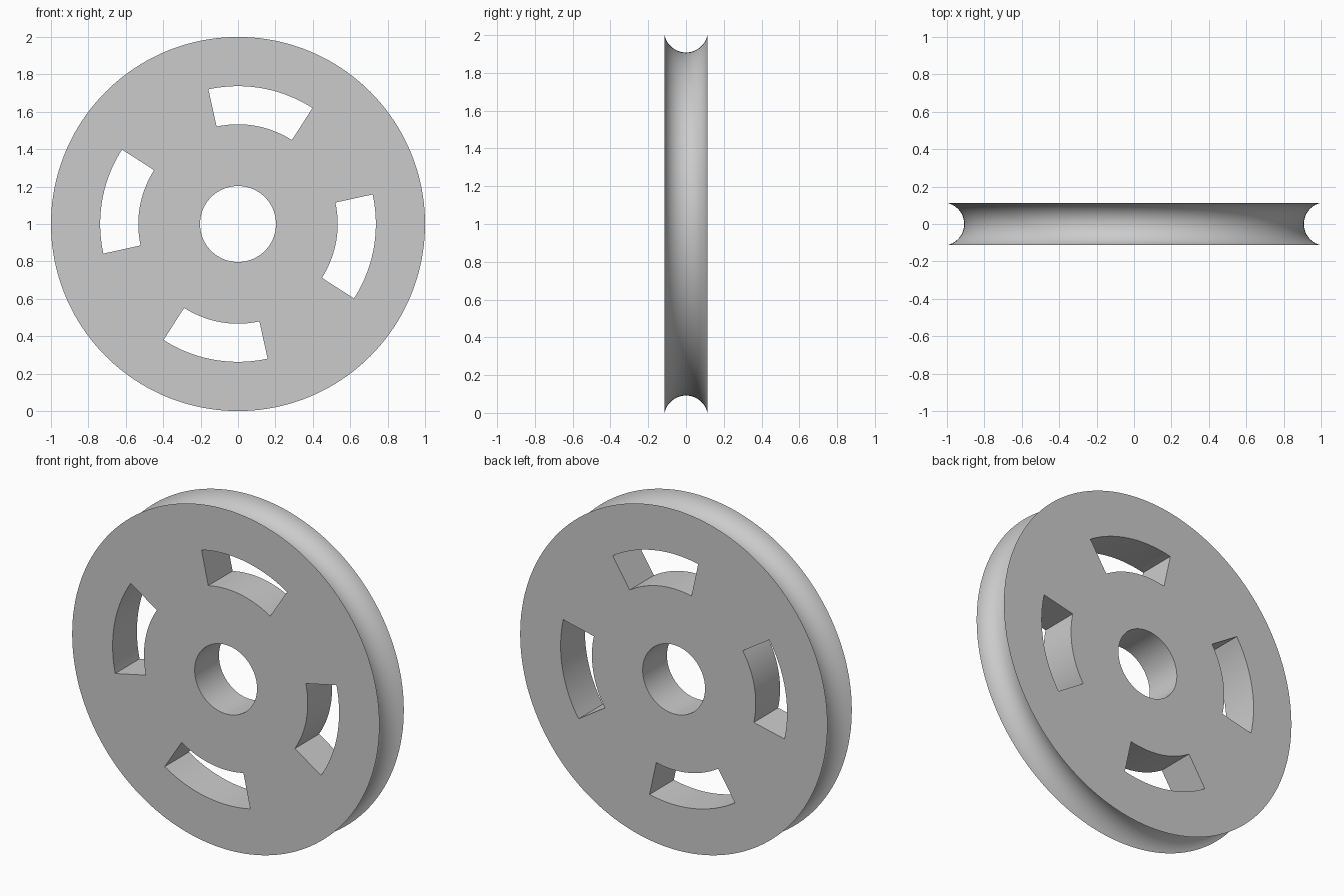
import bpy
import bmesh
from math import sin, cos, pi, radians, atan2, hypot

cube = bpy.data.objects.get("Cube")
if cube:
    bpy.data.objects.remove(cube, do_unlink=True)

SEGMENTS = 160
HALF_WIDTH = 0.113
RIM, GROOVE, BORE = 1.0, 0.908, 0.203
SLOT_IN, SLOT_OUT = 0.533, 0.737
SLOT_START, SLOT_END = 57.3, 102.4

grey = bpy.data.materials.new("light grey")
grey.use_nodes = True
colour = (0.6, 0.6, 0.6, 1)
grey.diffuse_color = colour
grey.node_tree.nodes["Principled BSDF"].inputs["Base Color"].default_value = colour


def polar(radius, y, angle):
    return (radius * cos(angle), y, RIM + radius * sin(angle))


def make_object(name, bm):
    bmesh.ops.recalc_face_normals(bm, faces=bm.faces)
    mesh = bpy.data.meshes.new(name)
    bm.to_mesh(mesh)
    bm.free()
    mesh.materials.append(grey)
    obj = bpy.data.objects.new(name, mesh)
    bpy.context.collection.objects.link(obj)
    return obj


# Wheel section: straight bore, flat sides and a round groove in the rim
depth = RIM - GROOVE
arc_radius = (HALF_WIDTH ** 2 + depth ** 2) / (2 * depth)
arc_centre = GROOVE + arc_radius
half_arc = atan2(HALF_WIDTH, arc_centre - RIM)
profile = [(BORE, HALF_WIDTH), (BORE, -HALF_WIDTH)]
for i in range(25):
    a = half_arc * (i / 12 - 1)
    profile.append((arc_centre - arc_radius * cos(a), arc_radius * sin(a)))

# Wheel body turned around the axle
bm = bmesh.new()
rings = [[bm.verts.new(polar(r, y, 2 * pi * s / SEGMENTS)) for r, y in profile]
         for s in range(SEGMENTS)]
for s, ring in enumerate(rings):
    following = rings[(s + 1) % SEGMENTS]
    for i in range(len(profile)):
        j = (i + 1) % len(profile)
        bm.faces.new((ring[i], ring[j], following[j], following[i]))
wheel = make_object("pulley_wheel", bm)

# Four curved slot cutters
bm = bmesh.new()
STEPS = 20
for quarter in range(4):
    angles = [radians(SLOT_START + 90 * quarter + (SLOT_END - SLOT_START) * i / STEPS)
              for i in range(STEPS + 1)]
    outline = [polar(SLOT_OUT, -0.3, a) for a in angles]
    outline += [polar(SLOT_IN, -0.3, a) for a in reversed(angles)]
    face = bm.faces.new([bm.verts.new(p) for p in outline])
    new = bmesh.ops.extrude_face_region(bm, geom=[face], use_keep_orig=True)["geom"]
    bmesh.ops.translate(bm, vec=(0, 0.6, 0),
                        verts=[v for v in new if isinstance(v, bmesh.types.BMVert)])
cutter = make_object("slot_cutter", bm)
cutter.hide_render = True

# Cut the slots through the wheel
cut = wheel.modifiers.new("slots", "BOOLEAN")
cut.operation = "DIFFERENCE"
cut.solver = "EXACT"
cut.object = cutter
bpy.ops.object.select_all(action="DESELECT")
wheel.select_set(True)
bpy.context.view_layer.objects.active = wheel
bpy.ops.object.modifier_apply(modifier=cut.name)
bpy.data.objects.remove(cutter, do_unlink=True)
bpy.ops.object.shade_smooth_by_angle(angle=radians(30))
